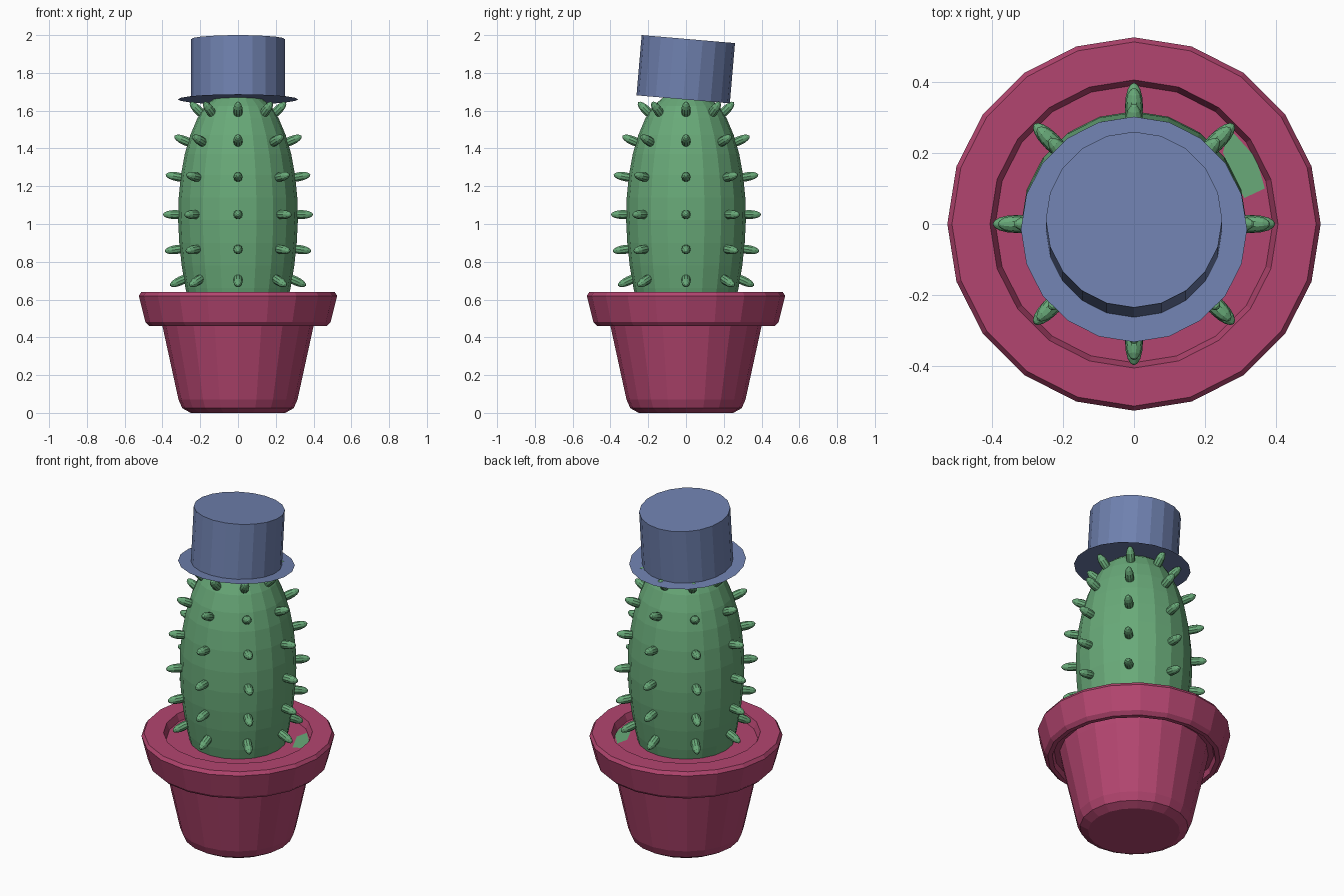
import bpy, bmesh, math
from mathutils import Matrix, Vector

if "Cube" in bpy.data.objects:
    bpy.data.objects.remove(bpy.data.objects["Cube"])

SIDES = 20


def material(name, rgb):
    m = bpy.data.materials.new(name)
    m.diffuse_color = (*rgb, 1)
    m.use_nodes = True
    m.node_tree.nodes["Principled BSDF"].inputs["Base Color"].default_value = m.diffuse_color
    return m


red = material("red", (0.45, 0.06, 0.16))
green = material("green", (0.14, 0.40, 0.19))
blue = material("blue", (0.16, 0.22, 0.43))


def finish(name, bm, mat):
    me = bpy.data.meshes.new(name)
    bm.to_mesh(me)
    bm.free()
    ob = bpy.data.objects.new(name, me)
    bpy.context.collection.objects.link(ob)
    me.materials.append(mat)
    return ob


def lathe(name, profile, mat, matrix=Matrix(), fix=True):
    """Revolve (radius, z) points listed bottom to top; a radius of 0 closes to a point."""
    bm = bmesh.new()
    rings = []
    for r, z in profile:
        n = SIDES if r > 0 else 1
        rings.append([bm.verts.new((r * math.cos(math.tau * i / SIDES),
                                    r * math.sin(math.tau * i / SIDES), z)) for i in range(n)])
    for a, b in zip(rings, rings[1:]):
        for i in range(SIDES):
            j = (i + 1) % SIDES
            vs = [a[i % len(a)], a[j % len(a)], b[j % len(b)], b[i % len(b)]]
            bm.faces.new(list(dict.fromkeys(vs)))
    if fix:
        bmesh.ops.recalc_face_normals(bm, faces=bm.faces[:])
    bm.transform(matrix)
    return finish(name, bm, mat)


# Pot with overhanging rim and filled top
lathe("pot", [(0, 0), (0.25, 0), (0.295, 0.025), (0.315, 0.07), (0.40, 0.46), (0.405, 0.49),
              (0.435, 0.49), (0.445, 0.46), (0.47, 0.46), (0.49, 0.48), (0.525, 0.62),
              (0.512, 0.64), (0.405, 0.64), (0.39, 0.60), (0, 0.60)], red)

# Small green patch on the soil
bm = bmesh.new()
bm.faces.new([bm.verts.new((x, y, 0.603)) for x, y in
              [(0.31, 0.073), (0.368, 0.10), (0.343, 0.186), (0.267, 0.27), (0.25, 0.20)]])
finish("soil_patch", bm, green)

# Cactus body
body = [(0.262, 0.59), (0.278, 0.66), (0.298, 0.78), (0.311, 0.90), (0.317, 1.02), (0.314, 1.14),
        (0.302, 1.26), (0.282, 1.37), (0.253, 1.47), (0.215, 1.56), (0.175, 1.625),
        (0.12, 1.67), (0, 1.69)]
lathe("cactus_body", [(0, 0.59)] + body, green)


def radius_at(z):
    for (r0, z0), (r1, z1) in zip(body, body[1:]):
        if z0 <= z <= z1:
            return r0 + (r1 - r0) * (z - z0) / (z1 - z0)


# Spines: six rows in eight columns, leaning with the surface
bm = bmesh.new()
for z, lean in [(0.70, -25), (0.865, -8), (1.05, 0), (1.25, 10), (1.44, 24), (1.60, 45)]:
    for k in range(8):
        turn = Matrix.Rotation(k * math.tau / 8, 4, 'Z')
        tilt = Matrix.Rotation(math.radians(90 - lean), 4, 'Y')
        m = (turn @ Matrix.Translation((radius_at(z) + 0.018, 0, z)) @ tilt
             @ Matrix.Diagonal((0.025, 0.025, 0.063, 1)))
        bmesh.ops.create_uvsphere(bm, u_segments=10, v_segments=8, radius=1, matrix=m)
finish("spines", bm, green)

# Tilted top hat: closed crown on a paper-thin brim
hat = Matrix.Translation((0, -0.015, 1.66)) @ Matrix.Rotation(math.radians(-4.9), 4, 'X')
lathe("hat_crown", [(0.248, 0), (0.248, 0.32), (0, 0.32)], blue, hat)
lathe("hat_brim", [(0.318, 0), (0, 0)], blue, hat, fix=False)
